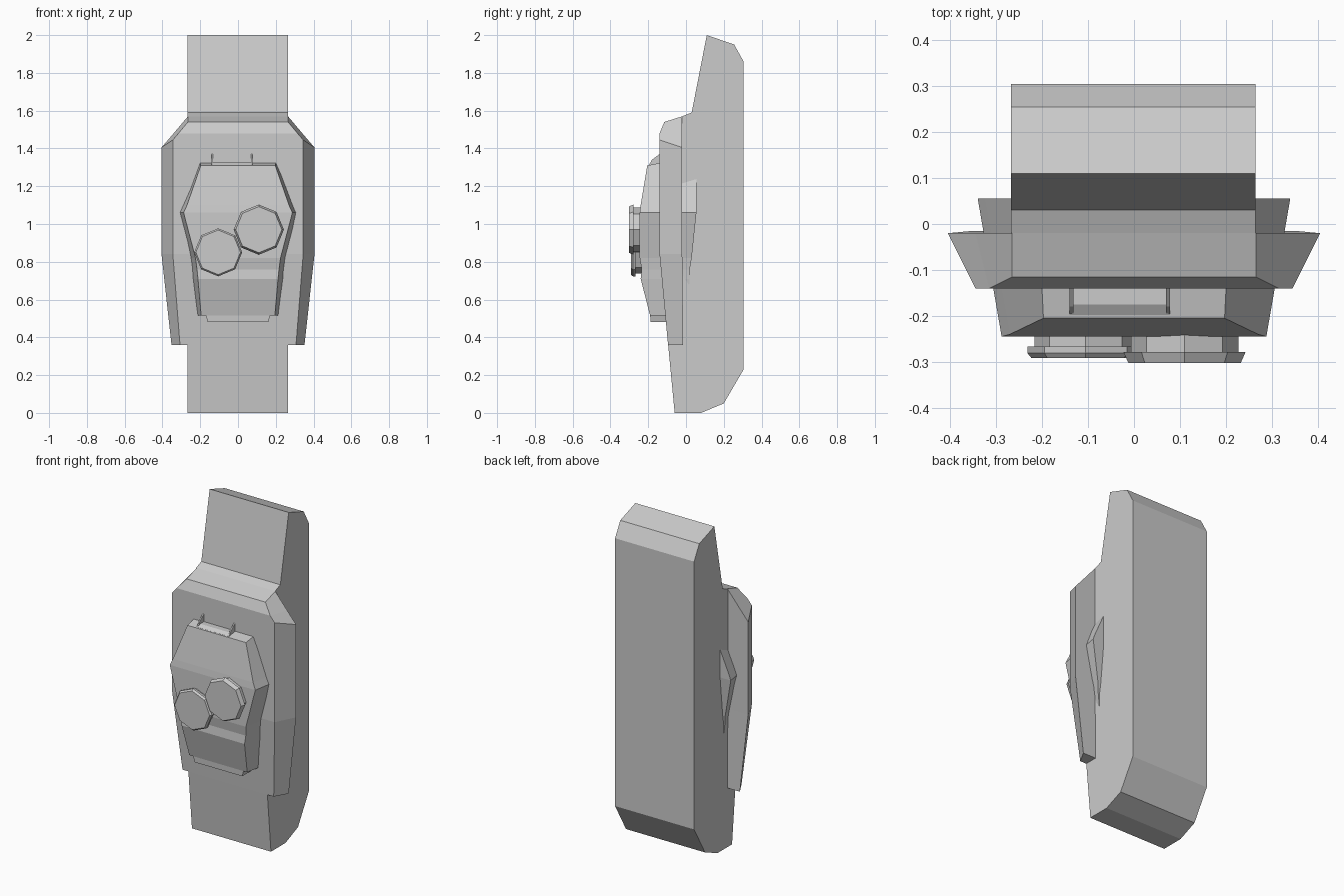
import bpy, bmesh, math

if "Cube" in bpy.data.objects:
    bpy.data.objects.remove(bpy.data.objects["Cube"])


def finish(name, bm):
    bmesh.ops.recalc_face_normals(bm, faces=bm.faces[:])
    mesh = bpy.data.meshes.new(name)
    bm.to_mesh(mesh)
    bm.free()
    obj = bpy.data.objects.new(name, mesh)
    bpy.context.collection.objects.link(obj)
    return obj


def loft(name, rings):
    """Skin a list of equal-length point rings and cap both ends."""
    bm = bmesh.new()
    vs = [[bm.verts.new(p) for p in ring] for ring in rings]
    n = len(vs[0])
    for a, b in zip(vs, vs[1:]):
        for i in range(n):
            j = (i + 1) % n
            bm.faces.new((a[i], a[j], b[j], b[i]))
    bm.faces.new(vs[0])
    bm.faces.new(vs[-1])
    return finish(name, bm)


def extrude_x(name, profile, x0, x1):
    return loft(name, [[(x, y, z) for y, z in profile] for x in (x0, x1)])


def stack(name, rows):
    """Each row gives half width, y, z of the front edge and of the back edge."""
    return loft(name, [[(-xf, yf, zf), (xf, yf, zf), (xb, yb, zb), (-xb, yb, zb)]
                       for xf, yf, zf, xb, yb, zb in rows])


def dial(name, cx, cz, steps):
    """Octagonal knob facing the front, steps are (radius, y)."""
    loft(name, [[(cx + r * math.sin(k * math.pi / 4), y, cz + r * math.cos(k * math.pi / 4))
                 for k in range(8)] for r, y in steps])


# Tall central body
extrude_x("main_body", [(-.06, 0), (.08, 0), (.20, .05), (.305, .23), (.305, 1.86),
                        (.255, 1.95), (.11, 2), (.03, 1.59), (-.02, 1.57),
                        (-.04, 1.3), (-.095, .365)], -.268, .264)

# Wide bevelled front shell
stack("front_shell", [
    (.265, -.115, 1.54, .265, -.02, 1.57),
    (.315, -.14, 1.48, .345, -.02, 1.475),
    (.345, -.14, 1.445, .405, -.02, 1.405),
    (.345, -.14, .84, .405, -.02, .84),
    (.307, -.095, .36, .352, -.015, .36)])

# Faceted hatch, passing through the shell and showing behind it
stack("hatch", [
    (.197, -.205, 1.31, .21, .055, 1.36),
    (.270, -.240, 1.10, .325, .055, 1.10),
    (.288, -.245, 1.06, .34, .055, 1.06),
    (.225, -.245, .82, .285, .03, .82),
    (.217, -.235, .76, .275, .02, .76),
    (.212, -.240, .71, .270, .02, .71),
    (.195, -.190, .515, .235, 0, .515)])

# Lip under the hatch
stack("hatch_lip", [(.172, -.19, .525, .172, -.07, .525),
                    (.160, -.188, .48, .160, -.07, .48)])

# Hinge above the hatch with two thin lugs
extrude_x("hinge_bar", [(-.198, 1.29), (-.198, 1.312), (-.175, 1.325), (-.12, 1.325),
                        (-.12, 1.29)], -.135, .075)
for x in (-.14, .07):
    extrude_x("hinge_lug", [(-.2, 1.305), (-.18, 1.34), (-.14, 1.37), (-.12, 1.37),
                            (-.12, 1.305)], x, x + .008)

# Two octagonal dials
dial("left_dial_stem", -.105, .85, [(.112, -.20), (.112, -.27)])
dial("left_dial_cap", -.105, .85, [(.127, -.267), (.127, -.281), (.118, -.292)])
dial("right_dial_stem", .11, .97, [(.117, -.22), (.117, -.28)])
dial("right_dial_cap", .11, .97, [(.133, -.278), (.122, -.303)])
